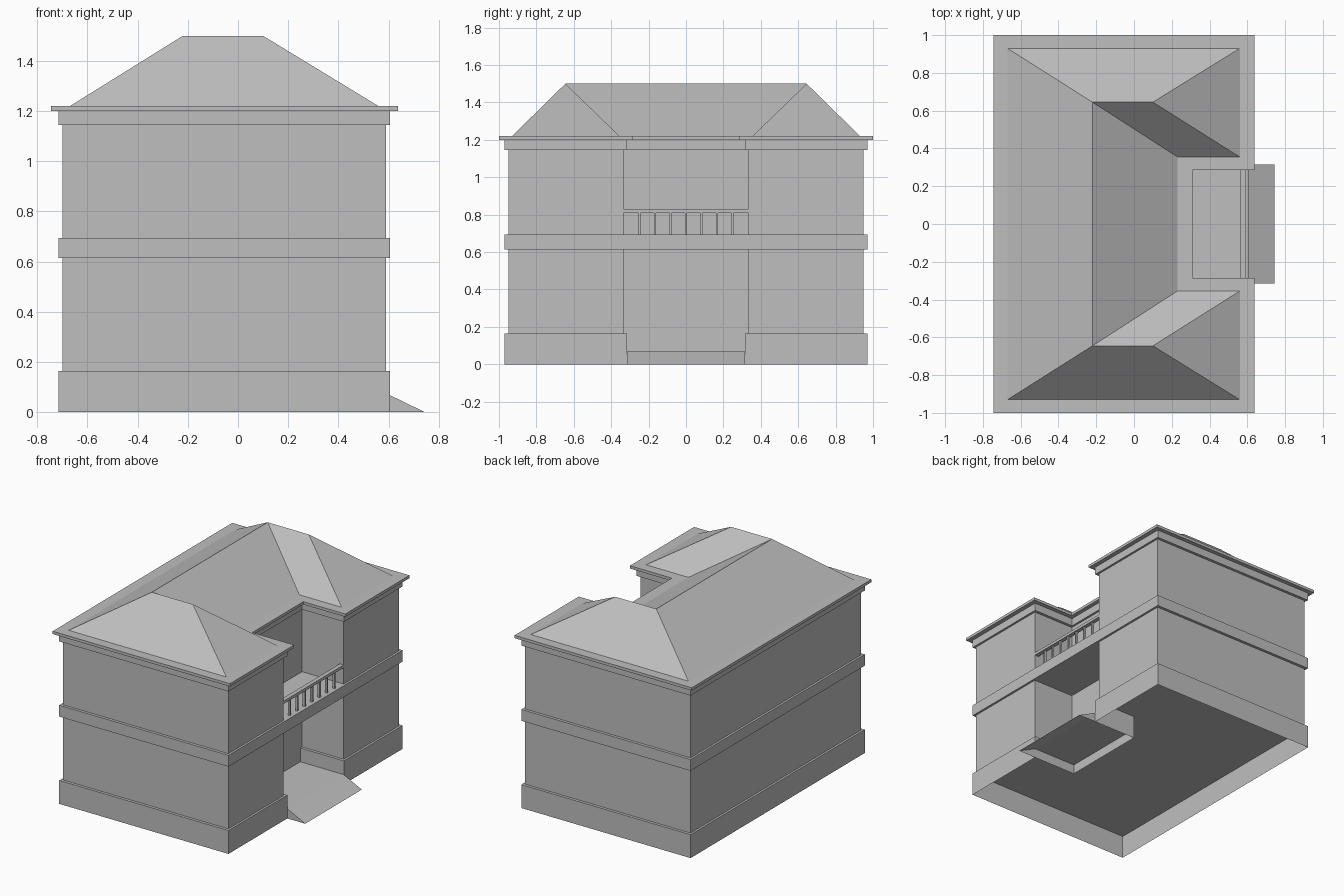
import bpy
import bmesh

if "Cube" in bpy.data.objects:
    bpy.data.objects.remove(bpy.data.objects["Cube"], do_unlink=True)

GREY = (0.52, 0.52, 0.52, 1)
stone = bpy.data.materials.new("grey_stone")
stone.use_nodes = True
stone.diffuse_color = GREY
stone.node_tree.nodes["Principled BSDF"].inputs["Base Color"].default_value = GREY


def finish(name, bm):
    mesh = bpy.data.meshes.new(name)
    bm.to_mesh(mesh)
    bm.free()
    mesh.materials.append(stone)
    obj = bpy.data.objects.new(name, mesh)
    bpy.context.collection.objects.link(obj)
    return obj


def prism(name, outline, z0, z1, bottom=True):
    """Raise a counter-clockwise plan outline; optionally leave it open below."""
    bm = bmesh.new()
    low = [bm.verts.new((x, y, z0)) for x, y in outline]
    high = [bm.verts.new((x, y, z1)) for x, y in outline]
    n = len(outline)
    for i in range(n):
        j = (i + 1) % n
        bm.faces.new((low[i], low[j], high[j], high[i]))
    bm.faces.new(high)
    if bottom:
        bm.faces.new(low[::-1])
    return finish(name, bm)


def rectangle(x0, x1, y0, y1):
    return [(x0, y0), (x1, y0), (x1, y1), (x0, y1)]


def u_plan(back, front, side, recess_x, recess_y):
    """Plan with two wings either side of a recess open towards +x."""
    return [(back, -side), (front, -side), (front, -recess_y), (recess_x, -recess_y),
            (recess_x, recess_y), (front, recess_y), (front, side), (back, side)]


# Main body, from the ground up
prism("plinth", u_plan(-0.715, 0.605, 0.97, 0.265, 0.315), 0, 0.165, bottom=False)
prism("walls", u_plan(-0.70, 0.59, 0.95, 0.265, 0.335), 0.165, 1.15, bottom=False)
prism("floor_band", rectangle(-0.715, 0.605, -0.97, 0.97), 0.615, 0.695)
prism("frieze", u_plan(-0.715, 0.605, 0.97, 0.28, 0.315), 1.145, 1.2)
prism("cornice", u_plan(-0.745, 0.637, 1.0, 0.31, 0.285), 1.2, 1.22)

# Balcony railing
prism("handrail", rectangle(0.56, 0.59, -0.335, 0.335), 0.81, 0.83)
for i in range(-3, 4):
    y = i * 0.083
    prism("baluster", rectangle(0.567, 0.583, y - 0.006, y + 0.006), 0.695, 0.81)

# Porch floor with a sloping front, open underneath
bm = bmesh.new()
profile = [(0.265, 0), (0.745, 0), (0.605, 0.068), (0.265, 0.068)]
near = [bm.verts.new((x, -0.315, z)) for x, z in profile]
far = [bm.verts.new((x, 0.315, z)) for x, z in profile]
bm.faces.new(near)
bm.faces.new(far[::-1])
for i in (1, 2):
    bm.faces.new((near[i], far[i], far[i + 1], near[i + 1]))
finish("porch_ramp", bm)

# Hipped roof: a main ridge along y with a hipped wing at each end
bm = bmesh.new()
EAVE, RIDGE = 1.22, 1.5
plan = {"back": (-0.67, 0.93, EAVE), "front": (0.56, 0.93, EAVE),
        "inner": (0.56, 0.355, EAVE), "valley": (0.23, 0.355, EAVE),
        "ridge": (-0.22, 0.645, RIDGE), "wing": (0.10, 0.645, RIDGE)}
sides = []
for s in (1, -1):
    v = {k: bm.verts.new((x, s * y, z)) for k, (x, y, z) in plan.items()}
    for names in (("back", "ridge", "wing", "front"), ("front", "wing", "inner"),
                  ("inner", "wing", "ridge", "valley")):
        loop = [v[k] for k in names]
        bm.faces.new(loop[::-1] if s > 0 else loop)
    sides.append(v)
a, b = sides
bm.faces.new((a["back"], b["back"], b["ridge"], a["ridge"]))
bm.faces.new((b["valley"], a["valley"], a["ridge"], b["ridge"]))
for f in bm.faces:
    f.normal_update()
    if f.normal.z < 0:
        f.normal_flip()
finish("roof", bm)
